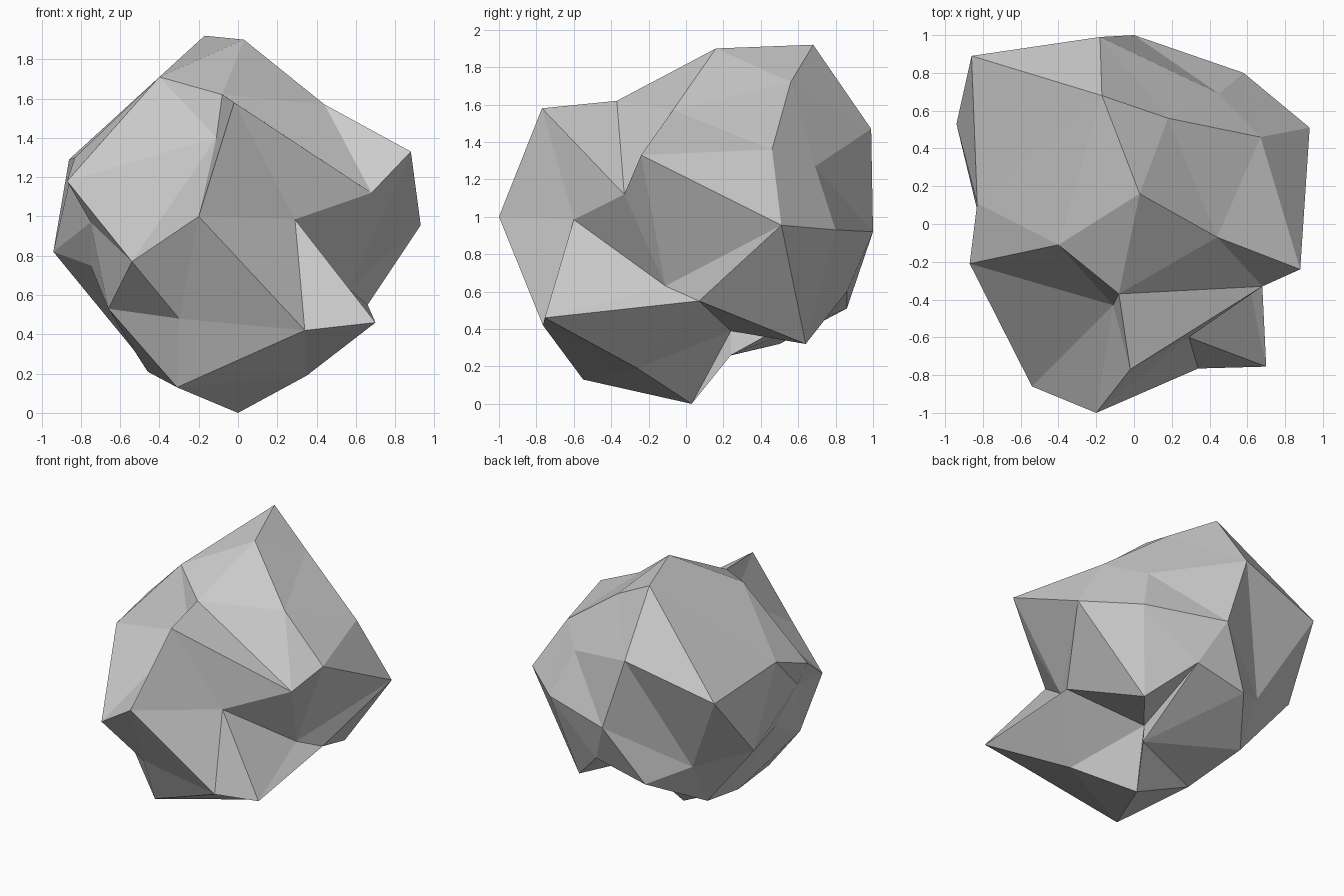
import bpy, bmesh, math

# Faceted rock: a 42-point icosphere whose points are pushed in and out.
# One row per latitude ring, bottom to top, each running anticlockwise from +x.
RINGS = [
    [(0, .03, 0)],
    [(.11, .24, .39), (.12, .24, .26), (-.46, .03, .21), (-.31, -.55, .13), (.35, -.26, .19)],
    [(.66, .07, .55), (.15, .86, .6), (-.53, .5, .32), (-.66, -.42, .53), (.34, -.765, .42)],
    [(.445, .64, .32), (-.26, .86, .51), (-.75, 0, .75), (-.3, -.7, .48), (.7, -.755, .46)],
    [(.93, .51, .955), (.58, .8, .93), (0, 1, .92), (-.53, .68, .645), (-.94, .53, .82),
     (-.75, -.26, .97), (-.54, -.86, .77), (-.2, -1, 1), (.29, -.6, .985), (.565, -.11, .63)],
    [(.88, -.24, 1.33), (.45, .69, 1.27), (-.86, .89, 1.29), (-.87, -.21, 1.18), (-.02, -.77, 1.58)],
    [(.67, .46, 1.36), (-.18, .99, 1.47), (-.83, .11, 1.3), (-.11, -.43, 1.4), (.68, -.33, 1.12)],
    [(.44, -.07, 1.57), (.18, .56, 1.72), (-.17, .68, 1.92), (-.4, -.11, 1.71), (-.08, -.37, 1.62)],
    [(.03, .16, 1.9)],
]


def ring_order(v):
    """Sort by height, then by angle around z."""
    angle = math.degrees(math.atan2(v.co.y, v.co.x))
    return round(v.co.z, 2) + 0.0, (angle + 1) % 360


bm = bmesh.new()
bmesh.ops.create_icosphere(bm, subdivisions=2, radius=1)
points = [p for ring in RINGS for p in ring]
for vert, point in zip(sorted(bm.verts, key=ring_order), points):
    vert.co = point
bm.normal_update()

mesh = bpy.data.meshes.new("rock")
bm.to_mesh(mesh)
bm.free()
rock = bpy.data.objects.new("rock", mesh)
bpy.context.collection.objects.link(rock)
